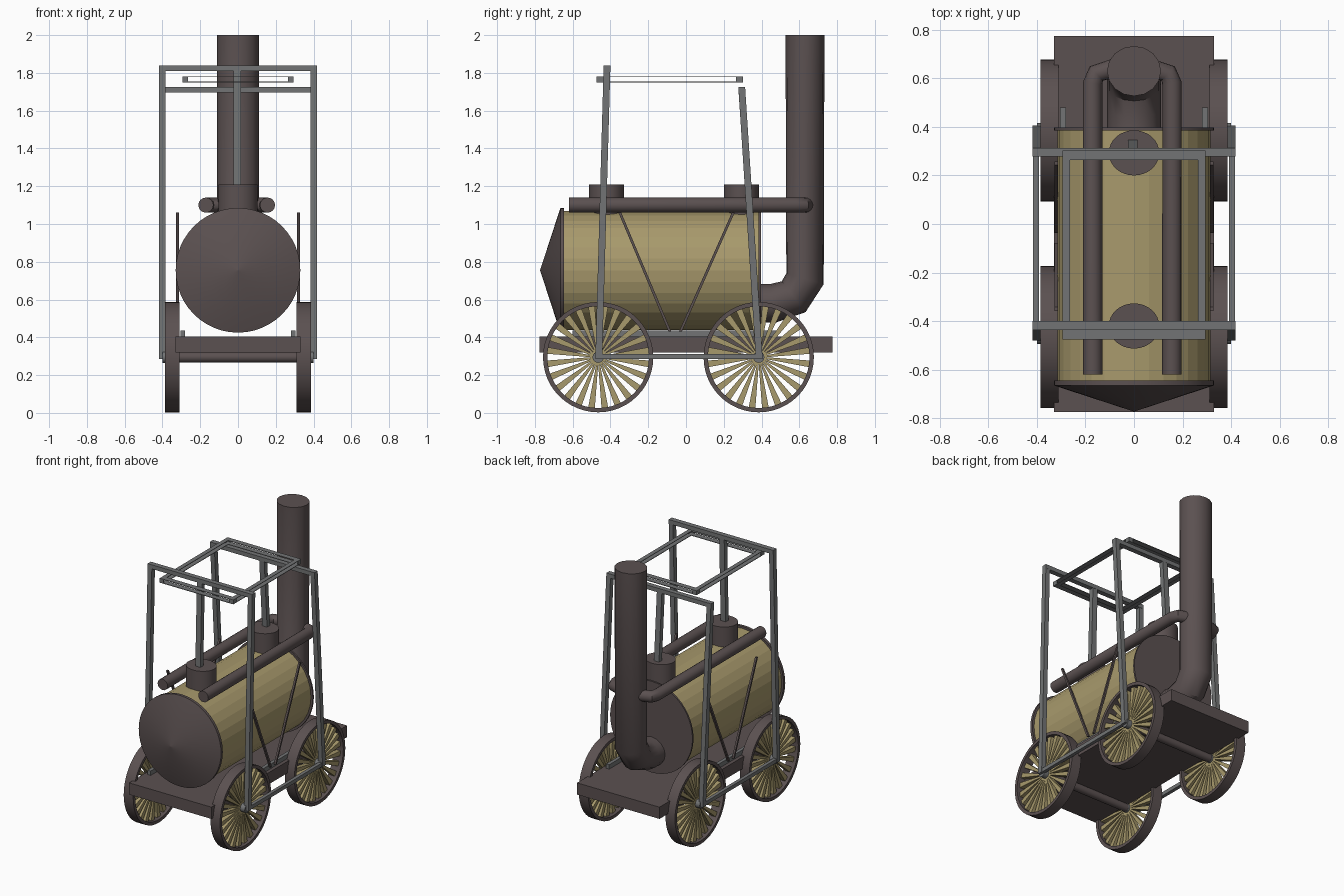
import bpy, bmesh, math
from mathutils import Vector, Matrix

if "Cube" in bpy.data.objects:
    bpy.data.objects.remove(bpy.data.objects["Cube"])


def material(name, rgb):
    m = bpy.data.materials.new(name)
    m.use_nodes = True
    m.diffuse_color = (*rgb, 1)
    m.node_tree.nodes["Principled BSDF"].inputs["Base Color"].default_value = (*rgb, 1)
    return m


IRON = material("dark iron", (0.105, 0.082, 0.082))
WOOD = material("tan wood", (0.39, 0.32, 0.15))
STEEL = material("grey steel", (0.17, 0.175, 0.178))


def finish(name, bm, mat, smooth=False):
    bmesh.ops.recalc_face_normals(bm, faces=bm.faces)
    mesh = bpy.data.meshes.new(name)
    bm.to_mesh(mesh)
    bm.free()
    mesh.materials.append(mat)
    ob = bpy.data.objects.new(name, mesh)
    bpy.context.collection.objects.link(ob)
    if smooth:
        bpy.ops.object.select_all(action='DESELECT')
        ob.select_set(True)
        bpy.context.view_layer.objects.active = ob
        bpy.ops.object.shade_smooth_by_angle(angle=math.radians(35))
    return ob


def add_box(bm, lo, hi):
    lo, hi = Vector(lo), Vector(hi)
    bmesh.ops.create_cube(bm, size=1, matrix=Matrix.Translation((lo + hi) / 2)
                          @ Matrix.Diagonal((*(hi - lo), 1)))


def box(name, lo, hi, mat):
    bm = bmesh.new()
    add_box(bm, lo, hi)
    return finish(name, bm, mat)


def cylinder(name, a, b, r1, mat, r2=None, sides=32, smooth=True, xscale=1):
    a, b = Vector(a), Vector(b)
    turn = (b - a).to_track_quat('Z', 'Y').to_matrix().to_4x4()
    bm = bmesh.new()
    bmesh.ops.create_cone(bm, cap_ends=True, segments=sides, radius1=r1,
                          radius2=r1 if r2 is None else r2, depth=(b - a).length,
                          matrix=Matrix.Translation((a + b) / 2)
                          @ Matrix.Diagonal((xscale, 1, 1, 1)) @ turn)
    return finish(name, bm, mat, smooth)


def bar(name, a, b, wx, wy, mat):
    """Straight bar whose end sections lie level."""
    bm = bmesh.new()
    rings = [[bm.verts.new((p[0] + sx * wx / 2, p[1] + sy * wy / 2, p[2]))
              for sx, sy in ((-1, -1), (1, -1), (1, 1), (-1, 1))] for p in (a, b)]
    bm.faces.new(rings[0])
    bm.faces.new(rings[1])
    for i in range(4):
        j = (i + 1) % 4
        bm.faces.new((rings[0][i], rings[0][j], rings[1][j], rings[1][i]))
    return finish(name, bm, mat)


def pipe(name, points, r, xscale=1):
    """Round pipe swept along a bent path."""
    cu = bpy.data.curves.new(name + " path", 'CURVE')
    cu.dimensions = '3D'
    cu.bevel_depth, cu.bevel_resolution, cu.use_fill_caps = r, 6, True
    sp = cu.splines.new('POLY')
    sp.points.add(len(points) - 1)
    for p, co in zip(sp.points, points):
        p.co = (*co, 1)
    tmp = bpy.data.objects.new(name + " path", cu)
    bpy.context.collection.objects.link(tmp)
    mesh = bpy.data.meshes.new_from_object(tmp.evaluated_get(
        bpy.context.evaluated_depsgraph_get()))
    bpy.data.objects.remove(tmp)
    bm = bmesh.new()
    bm.from_mesh(mesh)
    bpy.data.meshes.remove(mesh)
    for v in bm.verts:
        v.co.x *= xscale
    bmesh.ops.remove_doubles(bm, verts=bm.verts, dist=0.0002)
    return finish(name, bm, IRON, True)


# Deck and boiler
BZ = 0.755
box("deck", (-0.33, -0.775, 0.32), (0.33, 0.775, 0.405), IRON)
cylinder("boiler", (0, -0.65, BZ), (0, 0.39, BZ), 0.315, WOOD, smooth=False)
cylinder("front_rim", (0, -0.665, BZ), (0, -0.645, BZ), 0.33, IRON, sides=48)
cylinder("front_cone", (0, -0.665, BZ), (0, -0.772, BZ), 0.33, IRON, r2=0.002, sides=48)
cylinder("rear_plate", (0, 0.385, BZ), (0, 0.397, BZ), 0.33, IRON, sides=48)

# Chimney with elbow, and the two steam pipes
pipe("chimney", [(0, 0.38, 0.58), (0, 0.46, 0.58), (0, 0.57, 0.615), (0, 0.63, 0.71),
                 (0, 0.63, 2)], 0.103, 1.08)
for s, side in ((1, "left"), (-1, "right")):
    x = s * 0.163 - 0.007
    pipe(side + "_steam_pipe", [(x, -0.62, 1.1), (x, 0.58, 1.1), (x - s * 0.015, 0.62, 1.1),
                                (x - s * 0.1, 0.645, 1.1)], 0.04)

# Upright frames with cylinders and piston rods
for name, y0, y1, top, cy in (("front", -0.462, -0.418, 1.84, -0.42),
                              ("rear", 0.388, 0.295, 1.725, 0.293)):
    cylinder(name + "_piston_cylinder", (0, cy, 1), (0, cy, 1.21), 0.093, IRON, xscale=1.12)
    for s, side in ((1, "left"), (-1, "right")):
        bar(f"{name}_{side}_post", (s * 0.402, y0, 0.285), (s * 0.402, y1, top),
            0.034, 0.036, STEEL)
    box(name + "_crossbar", (-0.419, y1 - 0.018, top - 0.03), (0.419, y1 + 0.018, top), STEEL)
    yb = y0 + (y1 - y0) * (1.2 - 0.285) / (top - 0.285)
    bar(name + "_piston_rod", (-0.005, yb, 1.2), (-0.005, y1, top - 0.02), 0.04, 0.034, STEEL)


# Overhead linkage: open-sided bars of two plates and end caps
def open_bar(name, lo, hi, axis):
    bm = bmesh.new()
    t = 0.004
    add_box(bm, lo, (hi[0], hi[1], lo[2] + t))
    add_box(bm, (lo[0], lo[1], hi[2] - t), hi)
    inner_hi, inner_lo = list(hi), list(lo)
    inner_hi[axis] = lo[axis] + t
    inner_lo[axis] = hi[axis] - t
    add_box(bm, lo, inner_hi)
    add_box(bm, inner_lo, hi)
    finish(name, bm, STEEL)


Z0, Z1 = 1.75, 1.782
open_bar("front_link", (-0.295, -0.475, Z0), (0.295, -0.437, Z1), 0)
open_bar("rear_link", (-0.295, 0.264, Z0), (0.295, 0.302, Z1), 0)
open_bar("left_link", (0.264, -0.475, Z0), (0.295, 0.302, Z1), 1)
open_bar("right_link", (-0.295, -0.475, Z0), (-0.264, 0.302, Z1), 1)


# Wheels: tyre ring, tapered spokes, hub
WZ, R, SPOKES = 0.295, 0.292, 24


def wheel(name, s, y):
    bm = bmesh.new()
    n = 48
    rings = []
    for x, r in ((0.31, R), (0.386, R), (0.386, R - 0.023), (0.31, R - 0.023)):
        rings.append([bm.verts.new((s * x, y + r * math.cos(i * math.tau / n),
                                    WZ + r * math.sin(i * math.tau / n))) for i in range(n)])
    for k in range(4):
        a, b = rings[k], rings[(k + 1) % 4]
        for i in range(n):
            j = (i + 1) % n
            bm.faces.new((a[i], a[j], b[j], b[i]))
    finish(name + "_tyre", bm, IRON, True)

    bm = bmesh.new()
    for i in range(SPOKES):
        ang = (i + 0.5) * math.tau / SPOKES
        d = Vector((0, math.cos(ang), math.sin(ang)))
        w = Vector((0, -d.z, d.y))
        c = Vector((s * 0.348, y, WZ))
        a, b = ([bm.verts.new(c + d * r + w * h * v + Vector((u * 0.016, 0, 0)))
                 for u, v in ((-1, -1), (1, -1), (1, 1), (-1, 1))]
                for r, h in ((0.02, 0.004), (R - 0.015, 0.018)))
        bm.faces.new(a)
        bm.faces.new(b)
        for k in range(4):
            m = (k + 1) % 4
            bm.faces.new((a[k], a[m], b[m], b[k]))
    finish(name + "_spokes", bm, WOOD)
    cylinder(name + "_hub", (s * 0.32, y, WZ), (s * 0.4, y, WZ), 0.03, STEEL, sides=16)


for end, y in (("front", -0.465), ("rear", 0.385)):
    cylinder(end + "_axle", (-0.385, y, WZ), (0.385, y, WZ), 0.028, IRON, sides=16)
    for s, side in ((1, "left"), (-1, "right")):
        wheel(f"{end}_{side}_wheel", s, y)

# Coupling rods, deck rails and side braces
for s, side in ((1, "left"), (-1, "right")):
    for part, x, w, ya, yb, za, zb in (("coupling_rod", 0.403, 0.025, -0.465, 0.385, 0.285, 0.312),
                                       ("deck_rail", 0.292, 0.025, -0.6, 0.48, 0.405, 0.437)):
        box(f"{side}_{part}", (s * x - w / 2, ya, za), (s * x + w / 2, yb, zb), STEEL)
    for end, ya, yb in (("front", -0.35, -0.085), ("rear", 0.25, -0.03)):
        bar(f"{side}_{end}_brace", (s * 0.32, yb, 0.43), (s * 0.32, ya, 1.06), 0.014, 0.015, IRON)
